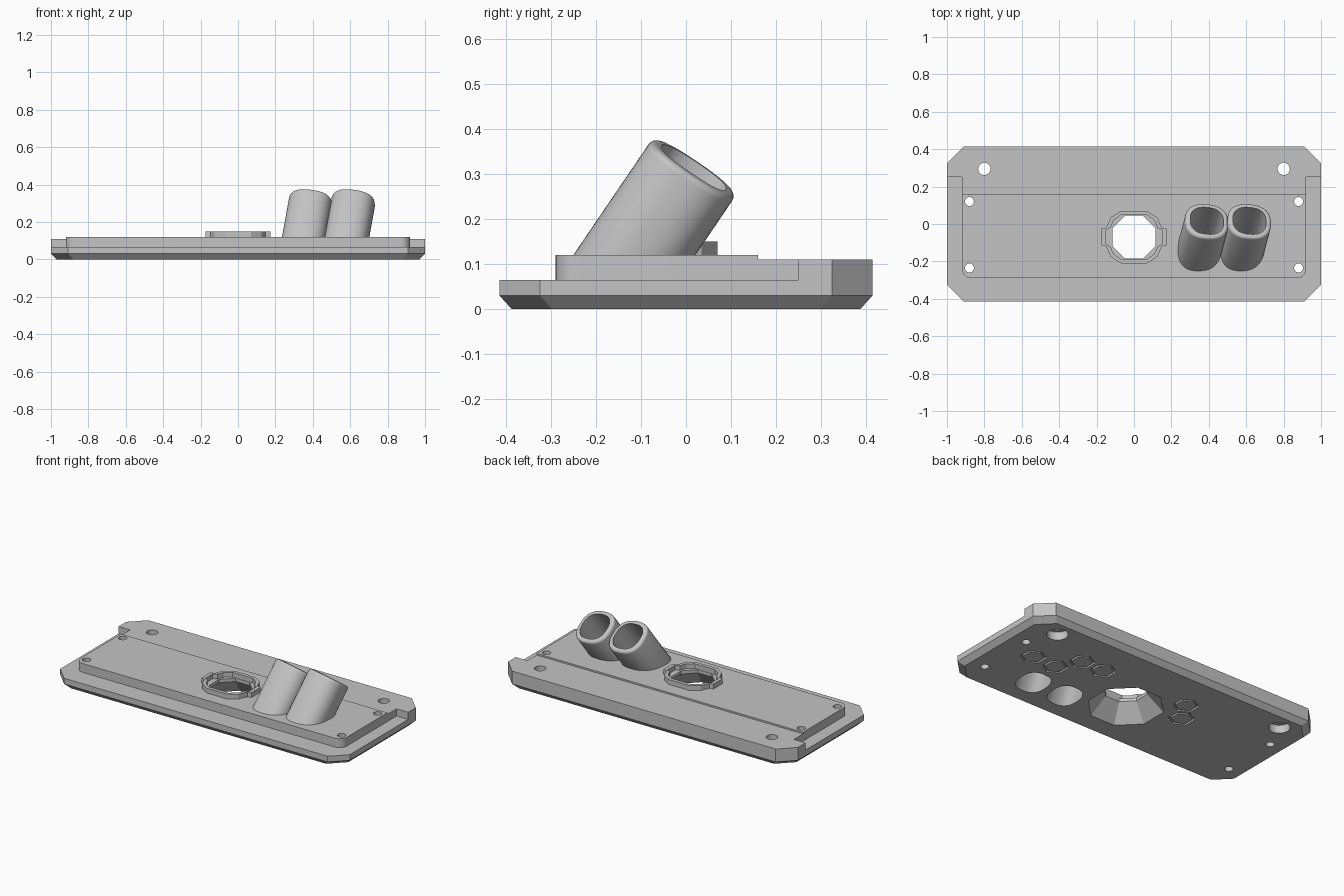
import bpy, bmesh, math
from mathutils import Vector

cube = bpy.data.objects.get("Cube")
if cube:
    bpy.data.objects.remove(cube)

grey = bpy.data.materials.new("plain_grey")
grey.use_nodes = True
grey.diffuse_color = (0.55, 0.55, 0.55, 1)
grey.node_tree.nodes["Principled BSDF"].inputs["Base Color"].default_value = (0.55, 0.55, 0.55, 1)


def loft(name, rings, closed=False):
    """Skin a list of equal-length rings; cap the ends unless closed."""
    bm = bmesh.new()
    loops = [[bm.verts.new(p) for p in ring] for ring in rings]
    n = len(loops[0])
    pairs = list(zip(loops, loops[1:]))
    if closed:
        pairs.append((loops[-1], loops[0]))
    else:
        bm.faces.new(loops[0])
        bm.faces.new(loops[-1])
    for a, b in pairs:
        for i in range(n):
            j = (i + 1) % n
            bm.faces.new((a[i], a[j], b[j], b[i]))
    bmesh.ops.recalc_face_normals(bm, faces=bm.faces)
    mesh = bpy.data.meshes.new(name)
    bm.to_mesh(mesh)
    bm.free()
    mesh.materials.append(grey)
    ob = bpy.data.objects.new(name, mesh)
    bpy.context.collection.objects.link(ob)
    return ob


def flat(pts, z):
    return [(x, y, z) for x, y in pts]


def prism(name, pts, z0, z1):
    return loft(name, [flat(pts, z0), flat(pts, z1)])


def ngon(n, r, cx, cy, turn=0.0):
    return [(cx + r * math.cos(turn + math.tau * i / n),
             cy + r * math.sin(turn + math.tau * i / n)) for i in range(n)]


def mirrored(half):
    """Complete an outline given its +x half from front to back."""
    return half + [(-x, y) for x, y in reversed(half)]


def combine(target, tool, operation):
    """Apply a boolean and remove the tool."""
    mod = target.modifiers.new("bool", 'BOOLEAN')
    mod.object, mod.operation, mod.solver = tool, operation, 'EXACT'
    bpy.context.view_layer.objects.active = target
    bpy.ops.object.modifier_apply(modifier=mod.name)
    bpy.data.objects.remove(tool)


def smooth(ob, angle):
    bpy.ops.object.select_all(action='DESELECT')
    ob.select_set(True)
    bpy.context.view_layer.objects.active = ob
    bpy.ops.object.shade_smooth_by_angle(angle=math.radians(angle))


# Base plate with cut corners and a chamfered underside
def plate_outline(w, d, c=0.09):
    return mirrored([(w - c, -d), (w, -d + c), (w, d - c), (w - c, d)])


panel = loft("base_panel", [flat(plate_outline(0.97, 0.388), 0),
                            flat(plate_outline(1, 0.415), 0.03),
                            flat(plate_outline(1, 0.415), 0.065)])

# Thicker rear rail, narrowed where it meets the raised deck
rail = mirrored([(0.92, 0.1), (0.92, 0.25), (1, 0.25), (1, 0.325), (0.91, 0.415)])
combine(panel, prism("rear_rail", rail, 0.04, 0.11), 'UNION')

# Raised deck with rounded front corners
corner = [(0.87 + 0.05 * math.sin(a), -0.24 - 0.05 * math.cos(a))
          for a in (math.pi / 2 * i / 8 for i in range(9))]
deck = mirrored(corner + [(0.92, 0.16)])
combine(panel, prism("raised_deck", deck, 0.05, 0.12), 'UNION')

# Screw holes, the rear pair counterbored from below
for side in (-1, 1):
    for y in (-0.235, 0.12):
        combine(panel, prism("hole", ngon(32, 0.024, side * 0.88, y), -0.1, 0.3), 'DIFFERENCE')
    combine(panel, prism("hole", ngon(32, 0.033, side * 0.8, 0.295), -0.1, 0.3), 'DIFFERENCE')
    combine(panel, prism("bore", ngon(32, 0.06, side * 0.8, 0.295), -0.1, 0.05), 'DIFFERENCE')

# Octagonal opening that flares towards the underside
CY = -0.07
flare = [(0.236, -0.02), (0.125, 0.1), (0.125, 0.3)]
combine(panel, loft("flare", [flat(ngon(8, r, 0, CY, math.pi / 8), z) for r, z in flare]),
        'DIFFERENCE')

# Hexagonal grooves underneath
for x, y in ((0.743, 0.02), (0.58, 0.015), (0.5, 0.15), (0.348, 0.15), (-0.249, 0.15), (-0.323, 0.025)):
    rings = [flat(ngon(6, r, x, y, math.pi / 6), z)
             for r, z in ((0.073, -0.01), (0.073, 0.012), (0.06, 0.012), (0.06, -0.01))]
    combine(panel, loft("groove", rings, closed=True), 'DIFFERENCE')


# Stepped collar around the opening
def collar_outline(d):
    half = [(0.07, -0.14 + d), (0.125 - d * 0.7, -0.105 + d * 0.7), (0.148 - d, -0.05),
            (0.173 - d, -0.045 + d * 0.4)]
    half += [(x, -y) for x, y in reversed(half)]
    return [(x, y + CY) for x, y in mirrored(half)]


loft("opening_collar", [flat(collar_outline(d), z) for d, z in
                        ((0, 0.118), (0, 0.15), (0.022, 0.15), (0.022, 0.118))], closed=True)

# Angled ducts: rounded-square tubes along a leaning axis
AXIS = Vector((0.18, 0.68, 1)).normalized()
ACROSS = AXIS.cross(Vector((0, 0, 1))).cross(AXIS)
ACROSS = Vector((0, 1, -0.68)).cross(AXIS).normalized()
UP = AXIS.cross(ACROSS)
LENGTH = 0.238


def section(foot, r, along=None, z=None):
    """Ring square to the axis at a distance, or slid along it onto a level plane."""
    ring = []
    for i in range(48):
        a = math.tau * i / 48
        c, s = math.cos(a), math.sin(a)
        k = r / (abs(c) ** 2.5 + abs(s) ** 2.5) ** (1 / 2.5)
        p = foot + ACROSS * c * k + UP * s * k * 0.96
        t = along if z is None else (z - p.z) / AXIS.z
        ring.append(p + AXIS * t)
    return ring


for side, x in (("right", 0.355), ("left", 0.583)):
    foot = Vector((x, -0.115, 0.12))
    combine(panel, loft("duct_bore", [section(foot, 0.09, z=-0.02), section(foot, 0.09, z=0.16)]),
            'DIFFERENCE')
    rings = [section(foot, 0.117, z=0.115)]
    for i in range(5):
        a = math.pi / 2 * i / 4
        rings.append(section(foot, 0.102 + 0.015 * math.cos(a), LENGTH - 0.015 + 0.015 * math.sin(a)))
    rings += [section(foot, 0.09, LENGTH), section(foot, 0.09, z=0.115)]
    smooth(loft(side + "_duct", rings, closed=True), 35)

smooth(panel, 20)
